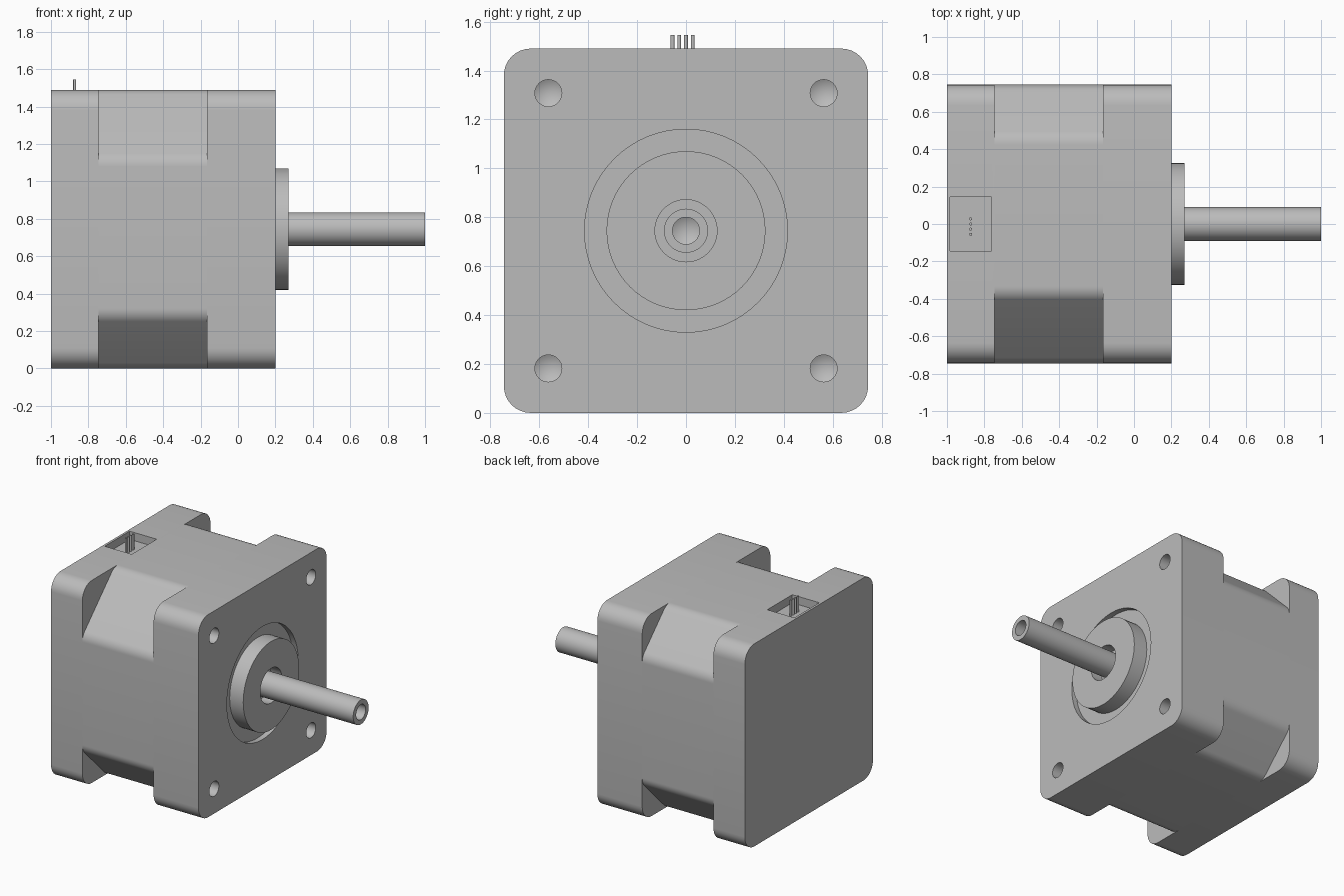
import bpy
import bmesh
import math
from mathutils import Vector

cube = bpy.data.objects.get("Cube")
if cube:
    bpy.data.objects.remove(cube, do_unlink=True)

HALF = 0.745            # half width of the square body; also the axis height
REAR, FRONT = -1.0, 0.2  # ends of the body along the axis
NOTCH_A, NOTCH_B = -0.745, -0.165

metal = bpy.data.materials.new("grey metal")
metal.use_nodes = True
GREY = (0.5, 0.5, 0.5, 1)
metal.diffuse_color = GREY
metal.node_tree.nodes["Principled BSDF"].inputs["Base Color"].default_value = GREY


def finish(name, bm):
    bmesh.ops.recalc_face_normals(bm, faces=bm.faces)
    mesh = bpy.data.meshes.new(name)
    bm.to_mesh(mesh)
    bm.free()
    mesh.materials.append(metal)
    obj = bpy.data.objects.new(name, mesh)
    bpy.context.collection.objects.link(obj)
    return obj


def fillet(points, radius, steps=8):
    """Round every corner of a closed 2D outline."""
    out = []
    for i, p in enumerate(points):
        p = Vector(p)
        a = (Vector(points[i - 1]) - p).normalized()
        b = (Vector(points[(i + 1) % len(points)]) - p).normalized()
        half = a.angle(b) / 2
        centre = p + (a + b).normalized() * radius / math.sin(half)
        start = p + a * radius / math.tan(half) - centre
        end = p + b * radius / math.tan(half) - centre
        sweep = math.pi - 2 * half
        for k in range(steps + 1):
            t = k / steps
            arc = start * math.sin((1 - t) * sweep) + end * math.sin(t * sweep)
            out.append(centre + arc / math.sin(sweep))
    return out


def extrude(name, outline, x0, x1):
    """Prism along x from a (y, z) outline centred on the axis."""
    bm = bmesh.new()
    face = bm.faces.new([bm.verts.new((x0, y, z + HALF)) for y, z in outline])
    side = bmesh.ops.extrude_face_region(bm, geom=[face])["geom"]
    verts = [v for v in side if isinstance(v, bmesh.types.BMVert)]
    bmesh.ops.translate(bm, verts=verts, vec=(x1 - x0, 0, 0))
    if not any(len(f.verts) == len(outline) and f.calc_center_median().x < x0 + 1e-5
               for f in bm.faces):
        bm.faces.new([v for v in bm.verts if v not in verts])
    return finish(name, bm)


def lathe(name, profile, y=0.0, z=0.0, steps=64):
    """Revolve (x, radius) points, starting and ending on the axis."""
    bm = bmesh.new()
    vs = [bm.verts.new((x, 0, r)) for x, r in profile]
    es = [bm.edges.new(pair) for pair in zip(vs, vs[1:])]
    bmesh.ops.spin(bm, geom=vs + es, cent=(0, 0, 0), axis=(1, 0, 0),
                   angle=math.tau, steps=steps)
    bmesh.ops.remove_doubles(bm, verts=bm.verts, dist=1e-4)
    bmesh.ops.translate(bm, verts=bm.verts, vec=(0, y, z + HALF))
    return finish(name, bm)


def cut(target, cutter):
    cutter.hide_render = True
    mod = target.modifiers.new("cut", "BOOLEAN")
    mod.operation = "DIFFERENCE"
    mod.solver = "EXACT"
    mod.object = cutter
    bpy.context.view_layer.objects.active = target
    bpy.ops.object.modifier_apply(modifier=mod.name)
    bpy.data.objects.remove(cutter, do_unlink=True)


# Body: two rounded square end blocks around a chamfered core
square = [(-HALF, -HALF), (HALF, -HALF), (HALF, HALF), (-HALF, HALF)]
rounded = fillet(square, 0.11)
rear_housing = extrude("rear_housing", rounded, REAR, NOTCH_A)
front_plate = extrude("front_plate", rounded, NOTCH_B, FRONT)

chamfers = [0.28, 0.28, 0.28, 0.37]   # the upper front chamfer is larger
octagon = []
for i, (corner, c) in enumerate(zip(square, chamfers)):
    p = Vector(corner)
    for neighbour in (square[i - 1], square[(i + 1) % 4]):
        octagon.append(p + (Vector(neighbour) - p).normalized() * c)
stator_core = extrude("stator_core", fillet(octagon, 0.1), NOTCH_A, NOTCH_B)

# Round recess and four blind screw holes in the front plate
cut(front_plate, lathe("recess_cutter", [(0.16, 0), (0.16, 0.415), (0.3, 0.415), (0.3, 0)]))
for sy in (-1, 1):
    for sz in (-1, 1):
        hole = [(0.0, 0), (0.03, 0.055), (0.3, 0.055), (0.3, 0)]
        cut(front_plate, lathe("hole_cutter", hole, sy * 0.563, sz * 0.563, 32))

# Connector pocket with four pins
bm = bmesh.new()
bmesh.ops.create_cube(bm, size=1)
bmesh.ops.scale(bm, verts=bm.verts, vec=(0.22, 0.29, 0.2))
bmesh.ops.translate(bm, verts=bm.verts, vec=(-0.873, 0, 2 * HALF + 0.04))
cut(rear_housing, finish("pocket_cutter", bm))

pins = []
for i in range(4):
    bm = bmesh.new()
    bmesh.ops.create_cone(bm, cap_ends=True, segments=16, radius1=0.008,
                          radius2=0.008, depth=0.125)
    bmesh.ops.translate(bm, verts=bm.verts, vec=(-0.873, -0.055 + i * 0.0275, 1.4825))
    pins.append(finish(f"connector_pin_{i + 1}", bm))

# Raised boss with a bore, and the hollow-ended shaft
boss = lathe("pilot_boss", [(0.15, 0), (0.15, 0.325), (0.27, 0.325),
                            (0.27, 0.127), (0.18, 0.127), (0.18, 0)])
shaft = lathe("shaft", [(0.17, 0), (0.17, 0.09), (1.0, 0.09),
                        (1.0, 0.055), (0.9, 0.055), (0.87, 0)])

bpy.ops.object.select_all(action="DESELECT")
for obj in [rear_housing, stator_core, front_plate, boss, shaft] + pins:
    obj.select_set(True)
bpy.context.view_layer.objects.active = rear_housing
bpy.ops.object.shade_smooth_by_angle(angle=math.radians(30))
